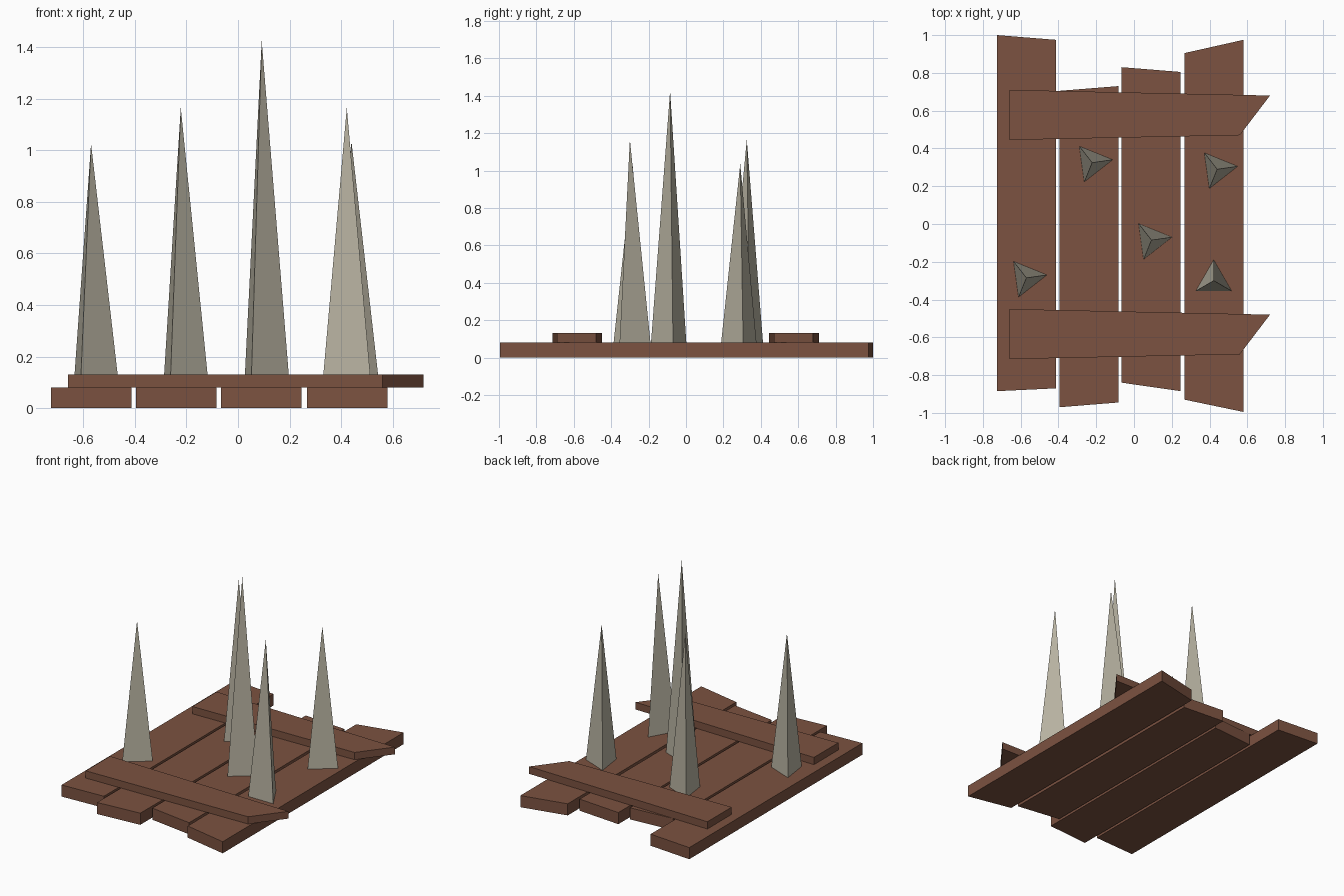
import bpy
import bmesh
from mathutils import Matrix, Vector
from math import radians

if "Cube" in bpy.data.objects:
    bpy.data.objects.remove(bpy.data.objects["Cube"])


def material(name, color):
    mat = bpy.data.materials.new(name)
    mat.diffuse_color = color
    mat.use_nodes = True
    mat.node_tree.nodes["Principled BSDF"].inputs["Base Color"].default_value = mat.diffuse_color
    return mat


wood = material("brown_wood", (0.2, 0.085, 0.052, 1))
stake = material("weathered_grey", (0.48, 0.45, 0.36, 1))


def finish(bm, name, mat):
    bmesh.ops.recalc_face_normals(bm, faces=bm.faces[:])
    mesh = bpy.data.meshes.new(name)
    bm.to_mesh(mesh)
    bm.free()
    mesh.materials.append(mat)
    obj = bpy.data.objects.new(name, mesh)
    bpy.context.collection.objects.link(obj)
    return obj


def board(name, outline, z0, z1):
    """Extrude a flat outline into a board."""
    bm = bmesh.new()
    face = bm.faces.new([bm.verts.new((x, y, z0)) for x, y in outline])
    top = bmesh.ops.extrude_face_region(bm, geom=[face], use_keep_orig=True)
    verts = [g for g in top["geom"] if isinstance(g, bmesh.types.BMVert)]
    bmesh.ops.translate(bm, verts=verts, vec=(0, 0, z1 - z0))
    finish(bm, name, wood)


def spike(name, x, y, tip, angle, base=0.08, radius=0.11):
    """Three-sided pointed stake."""
    bm = bmesh.new()
    bmesh.ops.create_cone(bm, cap_ends=True, segments=3, radius1=radius,
                          radius2=0, depth=tip - base)
    bmesh.ops.remove_doubles(bm, verts=bm.verts[:], dist=1e-4)
    # Turn so that one base corner points along the given angle
    corner = min(bm.verts, key=lambda v: v.co.z).co
    turn = radians(angle) - Vector((1, 0)).angle_signed(corner.xy) * -1
    bm.transform(Matrix.Translation((x, y, (tip + base) / 2))
                 @ Matrix.Rotation(turn, 4, 'Z'))
    finish(bm, name, stake)


# Long floor planks: left x, front-left, front-right, back-right, back-left y
planks = [
    (-0.725, -0.885, -0.87, 0.975, 1.0),
    (-0.395, -0.97, -0.945, 0.73, 0.705),
    (-0.065, -0.84, -0.885, 0.805, 0.83),
    (0.268, -0.93, -0.995, 0.975, 0.905),
]
for i, (x, fl, fr, br, bl) in enumerate(planks, 1):
    r = x + 0.312
    board(f"floor_plank_{i}", [(x, fl), (r, fr), (r, br), (x, bl)], 0, 0.08)

# Two cross boards with broken, slanted right ends
for name, y in (("back_cross_board", 0.58), ("front_cross_board", -0.58)):
    board(name, [(-0.66, y - 0.135), (0.56, y - 0.11),
                 (0.72, y + 0.1), (-0.66, y + 0.13)], 0.08, 0.13)

# Pointed stakes: x, y, tip height, corner direction
stakes = [
    (-0.57, -0.285, 1.025, 8),
    (-0.222, 0.325, 1.165, 8),
    (0.092, -0.085, 1.425, 8),
    (0.44, 0.29, 1.035, 8),
    (0.422, -0.3, 1.165, 90),
]
for i, s in enumerate(stakes, 1):
    spike(f"stake_{i}", *s)
